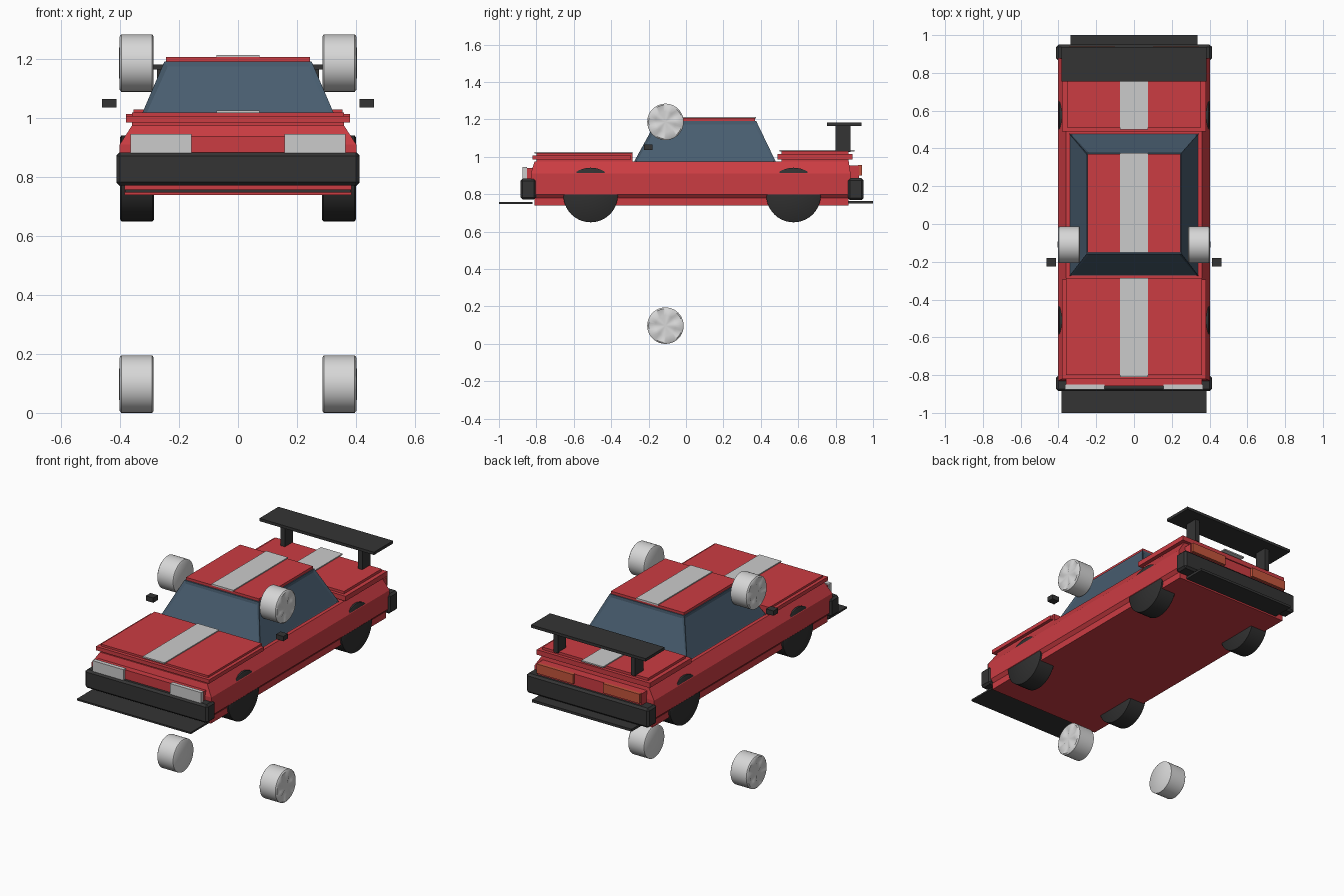
import bpy, bmesh, math

cube = bpy.data.objects.get("Cube")
if cube:
    bpy.data.objects.remove(cube, do_unlink=True)


def material(name, rgb):
    m = bpy.data.materials.new(name)
    m.use_nodes = True
    m.diffuse_color = (*rgb, 1)
    m.node_tree.nodes["Principled BSDF"].inputs["Base Color"].default_value = (*rgb, 1)
    return m


RED = material("red paint", (0.6, 0.045, 0.055))
WHITE = material("pale grey", (0.6, 0.6, 0.6))
BLACK = material("black plastic", (0.034, 0.034, 0.034))
RUBBER = material("rubber", (0.03, 0.03, 0.03))
GLASS = material("blue glass", (0.065, 0.11, 0.16))
ORANGE = material("tail orange", (0.55, 0.09, 0.045))
SILVER = material("silver", (0.68, 0.68, 0.68))


def finish(bm, name, mat):
    bmesh.ops.recalc_face_normals(bm, faces=bm.faces)
    mesh = bpy.data.meshes.new(name)
    bm.to_mesh(mesh)
    bm.free()
    mesh.materials.append(mat)
    obj = bpy.data.objects.new(name, mesh)
    bpy.context.collection.objects.link(obj)
    return obj


def box(name, mat, x, y, z, bevel=0):
    """Box from (low, high) ranges on each axis."""
    bm = bmesh.new()
    bmesh.ops.create_cube(bm, size=1)
    for v in bm.verts:
        v.co = [lo + (c + 0.5) * (hi - lo) for c, (lo, hi) in zip(v.co, (x, y, z))]
    obj = finish(bm, name, mat)
    if bevel:
        mod = obj.modifiers.new("chamfer", "BEVEL")
        mod.width = bevel
        mod.segments = 1
    return obj


def wide(name, mat, half, y, z, bevel=0):
    return box(name, mat, (-half, half), y, z, bevel)


def pair(name, mat, x, y, z):
    box("left_" + name, mat, x, y, z)
    box("right_" + name, mat, (-x[1], -x[0]), y, z)


def bridge(bm, rings):
    for a, b in zip(rings, rings[1:]):
        n = len(a)
        for i in range(n):
            bm.faces.new((a[i], a[(i + 1) % n], b[(i + 1) % n], b[i]))


def loft(name, mat, levels, inset=0):
    """Stacked rectangles: (z, half width, front y, back y)."""
    bm = bmesh.new()
    rings = [[bm.verts.new((x, y, z)) for x, y in
              ((-w, f), (w, f), (w, b), (-w, b))] for z, w, f, b in levels]
    bridge(bm, rings)
    sides = list(bm.faces)
    bm.faces.new(rings[0])
    bm.faces.new(rings[-1])
    bmesh.ops.recalc_face_normals(bm, faces=bm.faces)
    if inset:
        bmesh.ops.inset_individual(bm, faces=sides, thickness=inset, depth=-0.006)
    return finish(bm, name, mat)


# Body shell with sill and sloped shoulders
loft("body", RED, [(0.74, 0.385, -0.81, 0.87), (0.78, 0.385, -0.81, 0.87),
                   (0.80, 0.402, -0.83, 0.88), (0.91, 0.402, -0.83, 0.88),
                   (0.975, 0.36, -0.81, 0.87)])
wide("nose_panel", RED, 0.36, (-0.858, -0.80), (0.87, 0.94))
wide("tail_panel", RED, 0.35, (0.85, 0.925), (0.87, 0.955))

# Hood and trunk, each with an overhanging lip
wide("hood", RED, 0.36, (-0.80, -0.285), (0.96, 1.02))
wide("hood_lip", RED, 0.38, (-0.82, -0.295), (0.985, 1.008))
wide("trunk", RED, 0.355, (0.51, 0.87), (0.96, 1.03))
wide("trunk_lip", RED, 0.38, (0.49, 0.89), (0.985, 1.015))

# Cabin glass and roof
loft("cabin_glass", GLASS, [(0.97, 0.345, -0.28, 0.482), (1.192, 0.25, -0.158, 0.375)], 0.02)
wide("roof", RED, 0.245, (-0.15, 0.37), (1.19, 1.208))

# Racing stripe
wide("hood_stripe", WHITE, 0.073, (-0.81, -0.285), (1.018, 1.026))
wide("roof_stripe", WHITE, 0.073, (-0.15, 0.375), (1.205, 1.214))
wide("trunk_stripe", WHITE, 0.073, (0.50, 0.90), (1.028, 1.036))

# Lights
pair("headlight", WHITE, (0.157, 0.365), (-0.875, -0.85), (0.88, 0.947))
pair("tail_light", ORANGE, (0.1, 0.345), (0.92, 0.94), (0.90, 0.957))

# Bumpers, splitter and diffuser
wide("front_bumper", BLACK, 0.412, (-0.885, -0.802), (0.772, 0.884), 0.012)
wide("rear_bumper", BLACK, 0.412, (0.865, 0.95), (0.768, 0.886), 0.012)
wide("front_splitter", BLACK, 0.383, (-1.0, -0.82), (0.748, 0.758))
wide("rear_diffuser", BLACK, 0.335, (0.86, 1.0), (0.75, 0.765))

# Rear wing and mirrors
wide("wing", BLACK, 0.385, (0.755, 0.938), (1.166, 1.183))
pair("wing_strut", BLACK, (0.245, 0.275), (0.80, 0.88), (1.025, 1.17))
pair("mirror", BLACK, (0.412, 0.462), (-0.225, -0.18), (1.037, 1.066))


def lathe_wheel(name, mat, profile, center, side, hub, spokes=0, sides=40):
    """Revolve (x, radius) points around the axle; the face can carry spokes."""
    bm = bmesh.new()
    rings = []
    last = len(profile) - 1
    for k, (px, r) in enumerate(profile):
        ring = []
        for i in range(sides):
            a = math.tau * i / sides
            dip = 0.006 * math.cos(spokes * a) if spokes and k == last else 0
            ring.append(bm.verts.new((side * (px + dip), r * math.cos(a), r * math.sin(a))))
        rings.append(ring)
    bridge(bm, rings)
    bm.faces.new(rings[0])
    tip = bm.verts.new((side * hub, 0, 0))
    end = rings[-1]
    for i in range(sides):
        bm.faces.new((end[i], end[(i + 1) % sides], tip))
    obj = finish(bm, name, mat)
    obj.location = center
    bpy.context.view_layer.objects.active = obj
    bpy.ops.object.select_all(action="DESELECT")
    obj.select_set(True)
    bpy.ops.object.shade_smooth_by_angle(angle=math.radians(50))
    return obj


# Tyres under the body, and loose rims above and below the car
TYRE = [(0.285, 0.14), (0.29, 0.146), (0.395, 0.146), (0.4, 0.14)]
RIM = [(0.287, 0.092), (0.291, 0.0975), (0.396, 0.0975), (0.402, 0.09), (0.397, 0.055)]
for label, side in (("left", 1), ("right", -1)):
    for end, y in (("front", -0.51), ("rear", 0.575)):
        lathe_wheel(f"{end}_{label}_tyre", RUBBER, TYRE, (0, y, 0.796), side, 0.4)
    for end, z in (("lower", 0.0975), ("upper", 1.187)):
        lathe_wheel(f"{end}_{label}_rim", SILVER, RIM, (0, -0.11, z), side, 0.404, 5)
